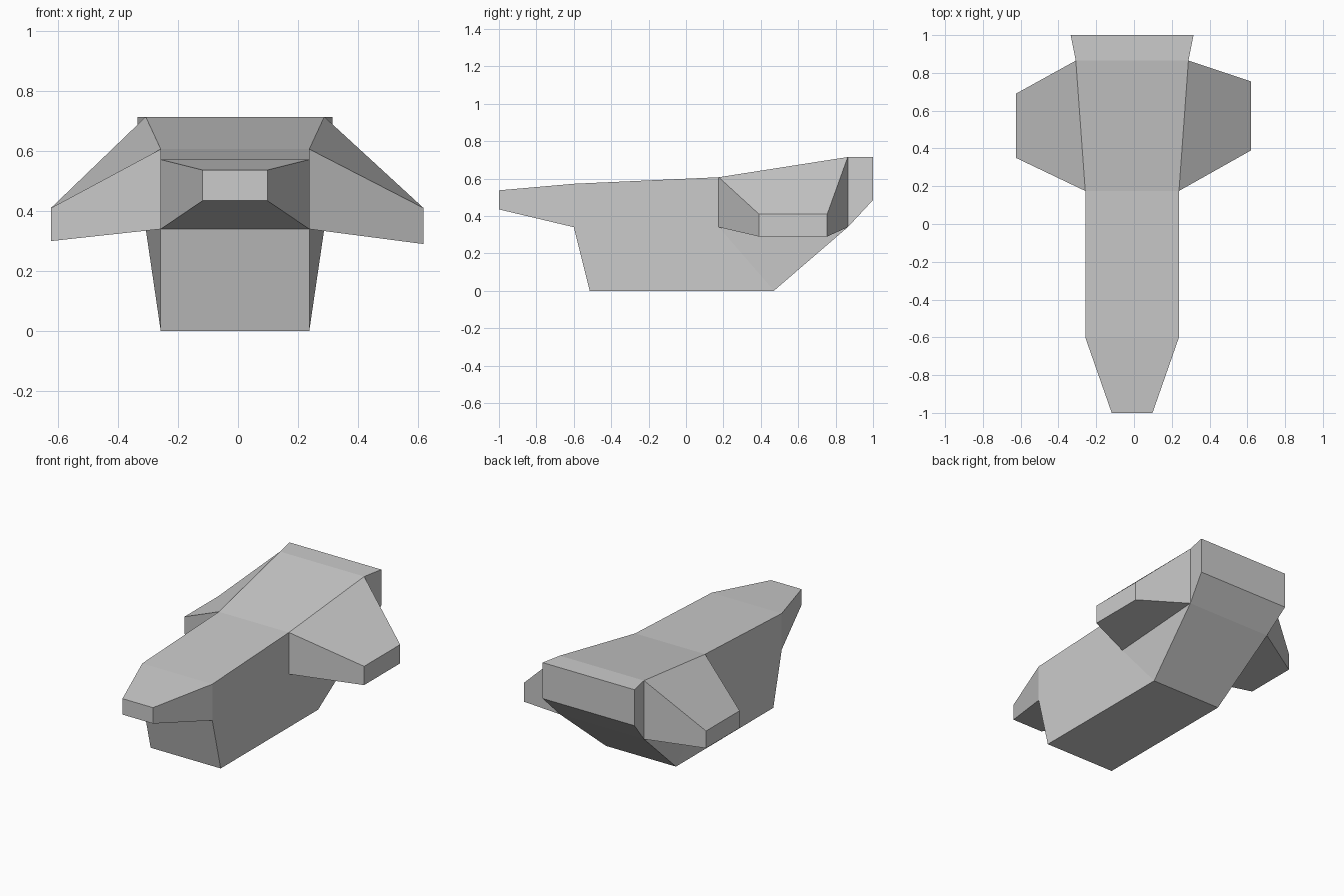
import bpy

cube = bpy.data.objects.get("Cube")
if cube:
    bpy.data.objects.remove(cube, do_unlink=True)

# Single painted colour
GREY = (0.6, 0.6, 0.6, 1.0)
grey = bpy.data.materials.new("light_grey")
grey.use_nodes = True
grey.diffuse_color = GREY
grey.node_tree.nodes["Principled BSDF"].inputs["Base Color"].default_value = GREY

CENTRE = -0.01  # the hull sits slightly off the middle

# Hull profile points: half width, y, z
PROFILE = {
    "nose_top": (0.108, -1.0, 0.537),
    "brow_top": (0.248, -0.6, 0.572),
    "wing_top": (0.248, 0.175, 0.607),
    "rear_top": (0.298, 0.865, 0.715),
    "tail_top": (0.325, 1.0, 0.715),
    "tail_low": (0.325, 1.0, 0.485),
    "rear_low": (0.298, 0.865, 0.34),
    "keel_back": (0.248, 0.47, 0.0),
    "keel_front": (0.248, -0.515, 0.0),
    "brow_low": (0.248, -0.6, 0.34),
    "nose_low": (0.108, -1.0, 0.435),
    "wing_low": (0.248, 0.175, 0.34),
}
NAMES = list(PROFILE)
RING = NAMES[:-1]  # outline order; wing_low lies inside the flank

# Flat panels on each flank
FLANK = [
    ("nose_top", "brow_top", "brow_low", "nose_low"),
    ("brow_top", "wing_top", "wing_low", "keel_back", "keel_front", "brow_low"),
    ("wing_low", "rear_low", "keel_back"),
    ("wing_top", "rear_top", "rear_low", "wing_low"),
    ("rear_top", "tail_top", "tail_low", "rear_low"),
]


def point(name, side):
    half, y, z = PROFILE[name]
    return (CENTRE + side * half, y, z)


def add_part(name, verts, faces):
    mesh = bpy.data.meshes.new(name)
    mesh.from_pydata(verts, [], faces)
    mesh.materials.append(grey)
    mesh.validate()
    mesh.update()
    obj = bpy.data.objects.new(name, mesh)
    bpy.context.collection.objects.link(obj)
    return obj


# Hull: mirrored flanks joined by a band of cross panels
count = len(NAMES)
verts = [point(n, side) for side in (1, -1) for n in NAMES]
faces = []
for panel in FLANK:
    ids = [NAMES.index(n) for n in panel]
    faces.append(ids[::-1])
    faces.append([i + count for i in ids])
for i in range(len(RING)):
    j = (i + 1) % len(RING)
    faces.append([i, j, j + count, i + count])
add_part("hull", verts, faces)


# Wings: tapered blocks from the flank panel out to a small flat tip
def add_wing(name, side, tip_x, front, back, low, high):
    root = [point(n, side) for n in ("wing_top", "rear_top", "rear_low", "wing_low")]
    tip = [(tip_x, front, high), (tip_x, back, high),
           (tip_x, back, low), (tip_x, front, low)]
    quads = [[i, (i + 1) % 4, (i + 1) % 4 + 4, i + 4] for i in range(4)]
    quads.append([4, 5, 6, 7])
    if side > 0:
        quads = [q[::-1] for q in quads]
    add_part(name, root + tip, quads)


add_wing("left_wing", 1, 0.62, 0.39, 0.755, 0.29, 0.41)
add_wing("right_wing", -1, -0.625, 0.35, 0.69, 0.30, 0.41)
